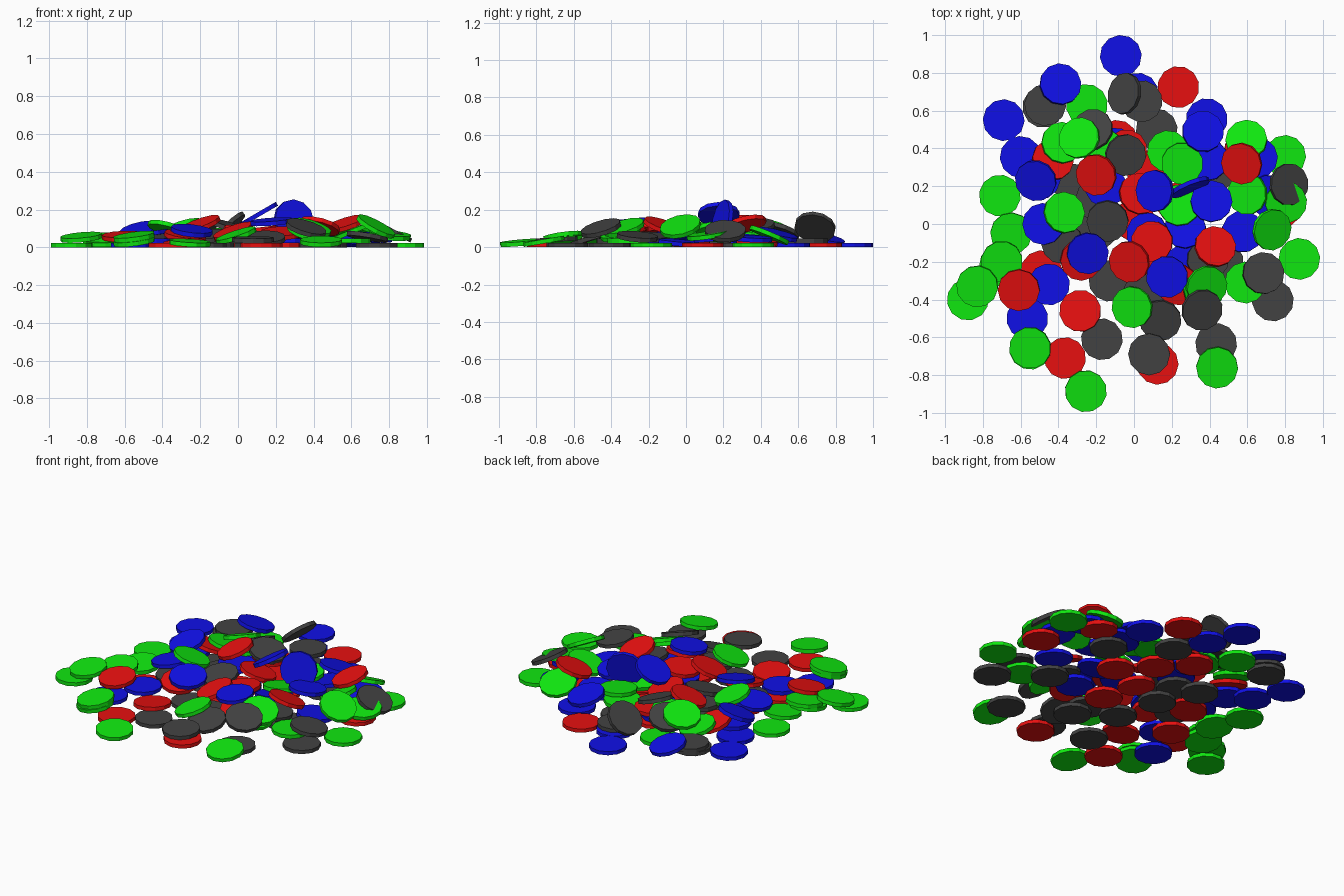
import bpy, bmesh, math
from mathutils import Vector, Matrix

if "Cube" in bpy.data.objects:
    bpy.data.objects.remove(bpy.data.objects["Cube"])

R, T = 0.111, 0.023
COLORS = {"blue": (0.005, 0.005, 0.8, 1), "green": (0.005, 0.8, 0.005, 1),
          "red": (0.8, 0.005, 0.005, 1), "black": (0.055, 0.055, 0.055, 1)}

# Chip centres (x, y), from the ground layer up
floor = {
    "black": [(.735, -.405), (.47, -.20), (.435, -.635), (.42, .27), (.12, .50), (.09, -.45),
              (-.13, -.30), (-.20, -.03), (-.32, .21), (-.48, .62), (-.17, -.61)],
    "red": [(.78, .09), (.585, .38), (.235, .725), (.23, .11), (.07, .28), (-.09, .44), (0, .02),
            (.07, -.19), (-.41, 0), (-.49, -.25), (-.285, -.46), (-.365, -.71), (.125, -.74)],
    "blue": [(-.07, .89), (.385, .555), (.265, -.22), (-.69, .55), (-.60, .355), (-.565, -.50), (.02, .69)],
    "green": [(.80, .36), (.875, -.185), (-.25, .63), (-.71, .15), (-.65, -.05), (-.71, -.22),
              (-.88, -.40), (-.255, -.885), (.44, -.76), (.59, -.31), (-.55, -.66)],
}
middle = {
    "black": [(.04, .65), (-.20, .13), (-.38, -.10), (.39, -.19), (.05, -.37), (-.47, .63)],
    "blue": [(.65, .35), (.71, .15), (.575, -.04), (.39, .34), (.27, -.02), (-.10, .40), (-.15, .20),
             (-.50, .24), (-.48, 0), (-.45, -.32), (.07, -.05)],
    "red": [(-.43, .34), (-.28, -.19), (.23, -.32), (-.04, .39), (.03, .16)],
    "green": [(.595, .445), (.805, .115), (.60, .16), (.24, .10), (-.38, .43), (-.17, .40),
              (-.70, -.20), (-.83, -.33), (.37, -.35), (.385, -.33)],
}
top = {
    "black": [(-.22, .50), (-.045, .365), (-.14, .015), (.685, -.26), (.36, -.455), (.14, -.51), (.08, -.69)],
    "green": [(.18, .385), (.255, .32), (-.29, .455), (-.37, .06), (-.01, -.44), (-.55, -.655)],
    "red": [(-.20, .26), (.57, .32), (.43, -.12), (.095, -.095), (-.025, -.20), (-.61, -.35)],
    "blue": [(-.39, .74), (.365, .49), (-.52, .23), (.41, .12), (-.245, -.155), (.175, -.28)],
}
# Leaning chips: colour, centre, normal
leaning = [("blue", (.295, .195, .143), (.38, -.90, .20)),
           ("blue", (.11, .175, .175), (-.50, 0, .86)),
           ("green", (.73, -.03, .11), (.45, -.20, .85)),
           ("black", (.82, .21, .085), (.45, 0, .89)),
           ("black", (-.05, .69, .105), (-.67, .15, .72))]

# Shared low-sided chip meshes
meshes = {}
for name, col in COLORS.items():
    me = bpy.data.meshes.new(name + "_chip")
    bm = bmesh.new()
    bmesh.ops.create_cone(bm, cap_ends=True, segments=12, radius1=R, radius2=R, depth=T)
    bm.to_mesh(me)
    bm.free()
    mat = bpy.data.materials.new(name)
    mat.diffuse_color = col
    mat.use_nodes = True
    mat.node_tree.nodes["Principled BSDF"].inputs["Base Color"].default_value = mat.diffuse_color
    me.materials.append(mat)
    meshes[name] = me

count = 0


def add_chip(color, centre, normal):
    global count
    count += 1
    ob = bpy.data.objects.new(f"{color}_chip_{count}", meshes[color])
    q = Vector((0, 0, 1)).rotation_difference(Vector(normal).normalized())
    ob.matrix_world = Matrix.Translation(centre) @ q.to_matrix().to_4x4() @ Matrix.Rotation(count * 1.7, 4, 'Z')
    bpy.context.collection.objects.link(ob)


placed = []   # top plane of every settled chip: x, y, z, slope x, slope y
samples = [(R * r * math.cos(k * math.tau / 20), R * r * math.sin(k * math.tau / 20))
           for r in (.25, .5, .75, 1) for k in range(20)]


def settle(color, x, y):
    """Drop a chip so that its underside rests on what lies below."""
    near = [p for p in placed if (p[0] - x) ** 2 + (p[1] - y) ** 2 < 4 * R * R]
    pts = []
    for dx, dy in samples:
        h = 0
        for px, py, pz, pa, pb in near:
            ex, ey = x + dx - px, y + dy - py
            if ex * ex + ey * ey < R * R * .9:
                h = max(h, pz + pa * ex + pb * ey)
        pts.append((dx, dy, h))

    def rest(a, b):
        return max(h - a * dx - b * dy for dx, dy, h in pts)
    a = b = 0
    step = .2
    best = rest(0, 0)
    while step > .005:
        moves = [(a + step * math.cos(k * math.pi / 4), b + step * math.sin(k * math.pi / 4)) for k in range(8)]
        z, m = min((rest(*m) + .004 * math.hypot(*m), m) for m in moves)
        if z < best - 1e-6 and math.hypot(*m) < .42:
            best, (a, b) = z, m
        else:
            step /= 2
    z = rest(a, b)
    thick = T * math.sqrt(1 + a * a + b * b)
    placed.append((x, y, z + thick, a, b))
    add_chip(color, (x, y, z + thick / 2), (-a, -b, 1))


for layer in (floor, middle, top):
    for color, spots in layer.items():
        for x, y in spots:
            settle(color, x, y)
for chip in leaning:
    add_chip(*chip)
